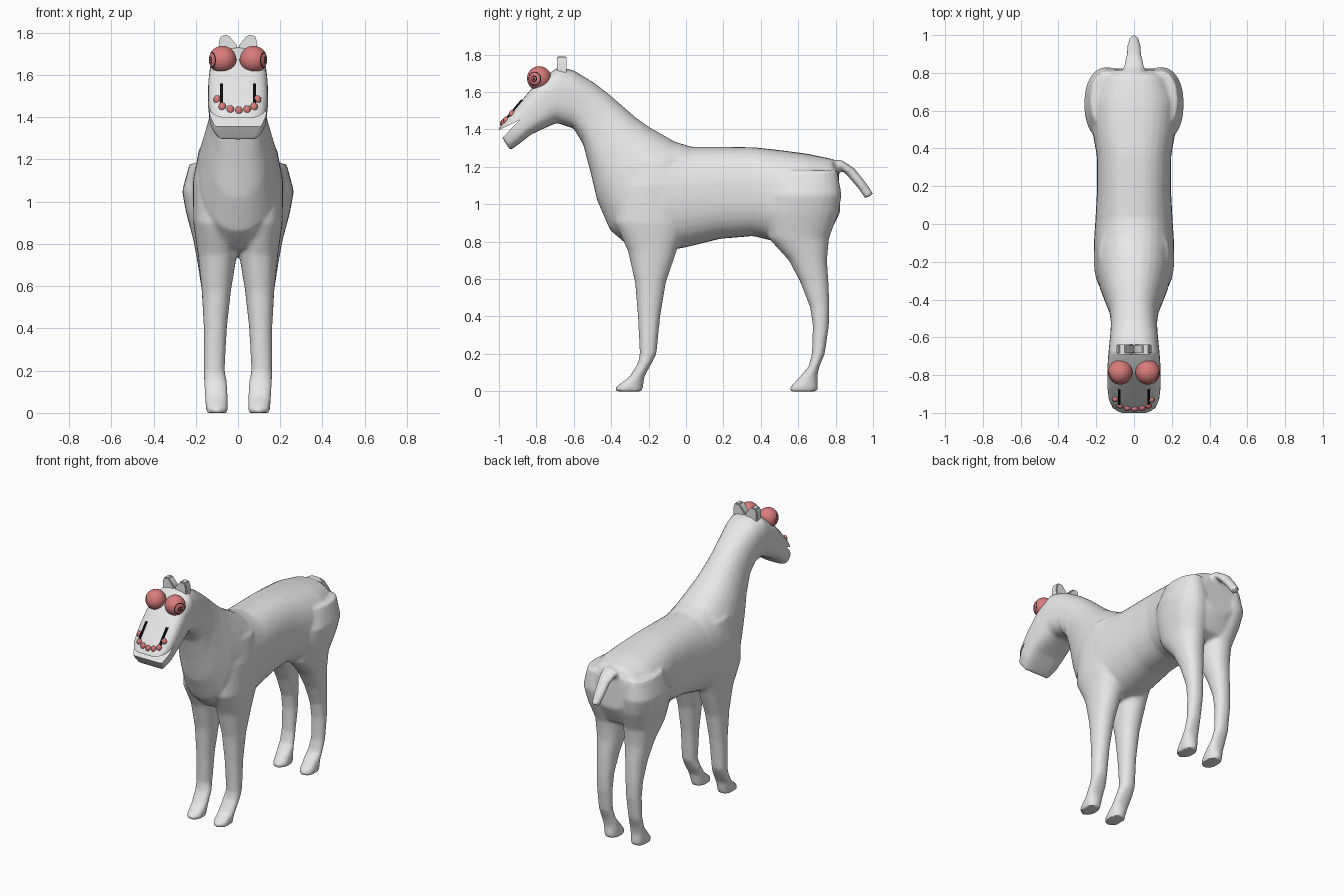
import bpy, bmesh, math
from mathutils import Vector

if "Cube" in bpy.data.objects:
    bpy.data.objects.remove(bpy.data.objects["Cube"])


def material(name, rgb):
    m = bpy.data.materials.new(name)
    m.diffuse_color = (*rgb, 1)
    m.use_nodes = True
    m.node_tree.nodes["Principled BSDF"].inputs["Base Color"].default_value = m.diffuse_color
    return m


COAT = material("pale grey coat", (0.8, 0.8, 0.8))
PINK = material("salmon pink", (0.7, 0.2, 0.2))
BLACK = material("black", (0.005, 0.005, 0.005))


def new_object(name, bm, *mats):
    bmesh.ops.recalc_face_normals(bm, faces=bm.faces)
    me = bpy.data.meshes.new(name)
    bm.to_mesh(me)
    bm.free()
    ob = bpy.data.objects.new(name, me)
    bpy.context.collection.objects.link(ob)
    for m in mats:
        me.materials.append(m)
    return ob


def activate(ob):
    bpy.ops.object.select_all(action='DESELECT')
    ob.select_set(True)
    bpy.context.view_layer.objects.active = ob


def smooth(ob, deg=40):
    activate(ob)
    bpy.ops.object.shade_smooth_by_angle(angle=math.radians(deg))


def spow(v, p):
    return math.copysign(abs(v) ** p, v)


def loft(bm, rings, seg=24):
    """Skin rings (y1, z1, y2, z2, centre x, half width, squareness)."""
    loops = []
    for y1, z1, y2, z2, cx, w, n in rings:
        c = Vector((cx, (y1 + y2) / 2, (z1 + z2) / 2))
        u = Vector((0, (y1 - y2) / 2, (z1 - z2) / 2))
        loop = []
        for i in range(seg):
            t = 2 * math.pi * i / seg
            loop.append(bm.verts.new(c + u * spow(math.cos(t), 2 / n)
                                     + Vector((w * spow(math.sin(t), 2 / n), 0, 0))))
        loops.append(loop)
    for a, b in zip(loops, loops[1:]):
        for i in range(seg):
            j = (i + 1) % seg
            bm.faces.new((a[i], a[j], b[j], b[i]))
    bm.faces.new(loops[0][::-1])
    bm.faces.new(loops[-1])


def prism(bm, outline, axis_from, axis_to, place):
    a = [bm.verts.new(place(p, q, axis_from)) for p, q in outline]
    b = [bm.verts.new(place(p, q, axis_to)) for p, q in outline]
    bm.faces.new(a)
    bm.faces.new(b[::-1])
    for i in range(len(a)):
        j = (i + 1) % len(a)
        bm.faces.new((a[i], b[i], b[j], a[j]))


# Torso, neck and head: top point, bottom point, half width, squareness
TRUNK = [
    (0.815, 1.20, 0.825, 0.96, 0.12, 2.5), (0.78, 1.243, 0.765, 0.84, 0.19, 2.5),
    (0.65, 1.27, 0.64, 0.78, 0.235, 2.4), (0.50, 1.29, 0.48, 0.80, 0.22, 2.4),
    (0.36, 1.305, 0.36, 0.83, 0.197, 2.4), (0.20, 1.307, 0.18, 0.815, 0.195, 2.4),
    (0.03, 1.307, 0.0, 0.77, 0.205, 2.3), (-0.06, 1.335, -0.16, 0.74, 0.213, 2.2),
    (-0.20, 1.415, -0.31, 0.78, 0.20, 2.2), (-0.27, 1.465, -0.405, 0.86, 0.18, 2.2),
    (-0.35, 1.535, -0.475, 1.02, 0.15, 2.2), (-0.42, 1.595, -0.51, 1.17, 0.13, 2.3),
    (-0.50, 1.655, -0.55, 1.32, 0.122, 2.4), (-0.60, 1.715, -0.60, 1.405, 0.127, 2.6),
    (-0.68, 1.735, -0.69, 1.435, 0.136, 2.8), (-0.79, 1.66, -0.76, 1.405, 0.142, 3.2),
    (-0.88, 1.555, -0.83, 1.372, 0.142, 3.5), (-0.96, 1.46, -0.885, 1.328, 0.134, 3.5),
    (-1.006, 1.395, -0.94, 1.288, 0.11, 3.5)]
# Legs: height, front y, back y, inner x, outer x
FRONT_LEG = [
    (0.0, -0.375, -0.232, 0.05, 0.15), (0.02, -0.378, -0.23, 0.048, 0.152),
    (0.08, -0.30, -0.222, 0.048, 0.157), (0.15, -0.257, -0.183, 0.052, 0.162),
    (0.20, -0.247, -0.158, 0.063, 0.162), (0.40, -0.257, -0.138, 0.053, 0.162),
    (0.58, -0.272, -0.108, 0.033, 0.172), (0.75, -0.31, -0.05, 0.005, 0.19),
    (0.90, -0.38, 0.0, 0.01, 0.212), (1.10, -0.36, 0.0, 0.05, 0.213),
    (1.25, -0.28, -0.05, 0.08, 0.185)]
HIND_LEG = [
    (0.0, 0.557, 0.703, 0.05, 0.15), (0.02, 0.555, 0.706, 0.048, 0.152),
    (0.08, 0.61, 0.702, 0.05, 0.155), (0.13, 0.655, 0.712, 0.055, 0.158),
    (0.20, 0.673, 0.742, 0.065, 0.158), (0.35, 0.678, 0.764, 0.06, 0.16),
    (0.45, 0.663, 0.767, 0.055, 0.163), (0.58, 0.613, 0.762, 0.042, 0.172),
    (0.70, 0.55, 0.754, 0.02, 0.19), (0.82, 0.44, 0.765, 0.0, 0.212),
    (0.95, 0.42, 0.815, 0.0, 0.247), (1.05, 0.44, 0.832, 0.02, 0.265),
    (1.18, 0.50, 0.81, 0.05, 0.23)]
# Tail: upper point, lower point, half width
TAIL = [
    (0.74, 1.235, 0.76, 1.15, 0.07), (0.83, 1.238, 0.835, 1.18, 0.056),
    (0.90, 1.193, 0.868, 1.147, 0.043), (0.96, 1.118, 0.922, 1.083, 0.036),
    (1.004, 1.055, 0.957, 1.03, 0.026)]

bm = bmesh.new()
loft(bm, [(a, b, c, d, 0, w, n) for a, b, c, d, w, n in TRUNK], 32)
loft(bm, [(a, b, c, d, 0, w, 2) for a, b, c, d, w in TAIL])
for side in (-1, 1):
    for leg in (FRONT_LEG, HIND_LEG):
        loft(bm, [(f, z, b, z, side * (i + o) / 2, (o - i) / 2, 2.2)
                  for z, f, b, i, o in leg])
body = new_object("body", bm, COAT)

# Open mouth, cut as a wedge from the muzzle
bm = bmesh.new()
prism(bm, [(-1.06, 1.368), (-0.89, 1.45), (-1.03, 1.305)], -0.3, 0.3,
      lambda y, z, x: (x, y, z))
wedge = new_object("mouth_cutter", bm, COAT)
wedge.hide_render = True

# Fuse the parts into one skin and soften the joins
activate(body)
rm = body.modifiers.new("fuse", 'REMESH')
rm.mode = 'VOXEL'
rm.voxel_size = 0.011
sm = body.modifiers.new("soften", 'SMOOTH')
sm.factor = 0.5
sm.iterations = 5
de = body.modifiers.new("lighten", 'DECIMATE')
de.ratio = 0.3
cut = body.modifiers.new("mouth", 'BOOLEAN')
cut.operation = 'DIFFERENCE'
cut.object = wedge
for m in [m.name for m in body.modifiers]:
    bpy.ops.object.modifier_apply(modifier=m)
bpy.data.objects.remove(wedge)
smooth(body)


def face_point(x, z):
    """Point on the front of the face at a given x and height."""
    hit, loc, _, _ = body.ray_cast(Vector((x, -2, z)), Vector((0, 1, 0)))
    return loc if hit else Vector((x, -0.985 + 0.9 * (z - 1.43), z))


EAR = [(0.0, 1.69), (0.0, 1.735), (0.045, 1.79), (0.08, 1.787), (0.092, 1.75), (0.086, 1.67)]
for side, tag in ((-1, "left"), (1, "right")):
    # Ear
    bm = bmesh.new()
    prism(bm, EAR, -0.69, -0.638, lambda x, z, y: (side * x, y, z))
    bmesh.ops.bevel(bm, geom=bm.edges[:], offset=0.006, segments=2, affect='EDGES')
    smooth(new_object(tag + "_ear", bm, COAT))

    # Bulging eye, with ringed pupil chosen by angle from the gaze direction
    gaze = Vector((side * 0.9, -0.43, -0.03)).normalized()
    bm = bmesh.new()
    bmesh.ops.create_uvsphere(bm, u_segments=40, v_segments=36, radius=0.065)
    for f in bm.faces:
        angle = math.degrees(f.calc_center_median().angle(Vector((0, 0, 1))))
        f.material_index = int(angle < 5 or 10 < angle < 15 or 30 < angle < 35)
    rot = Vector((0, 0, 1)).rotation_difference(gaze).to_matrix()
    bmesh.ops.rotate(bm, verts=bm.verts, cent=(0, 0, 0), matrix=rot)
    bmesh.ops.translate(bm, verts=bm.verts, vec=(side * 0.073, -0.785, 1.673))
    smooth(new_object(tag + "_eye", bm, PINK, BLACK))

    # Black mouth corner line lying on the face
    bm = bmesh.new()
    rows = []
    for k in range(7):
        z = 1.445 + 0.11 * k / 6
        row = []
        for x in (0.071, 0.085):
            p = face_point(side * x, z)
            row += [bm.verts.new(p + Vector((0, -0.006, 0.004))),
                    bm.verts.new(p + Vector((0, 0.002, -0.001)))]
        rows.append([row[0], row[1], row[3], row[2]])
    for a, b in zip(rows, rows[1:]):
        for i in range(4):
            j = (i + 1) % 4
            bm.faces.new((a[i], a[j], b[j], b[i]))
    bm.faces.new(rows[0])
    bm.faces.new(rows[-1])
    new_object(tag + "_mouth_line", bm, BLACK)

# Row of small teeth in a smile
TEETH = [(-0.098, 1.483), (-0.074, 1.449), (-0.036, 1.436), (0.004, 1.431),
         (0.043, 1.436), (0.076, 1.449), (0.092, 1.483)]
for k, (x, z) in enumerate(TEETH):
    bm = bmesh.new()
    bmesh.ops.create_uvsphere(bm, u_segments=12, v_segments=8, radius=1)
    bmesh.ops.scale(bm, verts=bm.verts, vec=(0.018, 0.016, 0.021))
    bmesh.ops.translate(bm, verts=bm.verts, vec=face_point(x, z) + Vector((0, 0.002, 0)))
    smooth(new_object("tooth_%d" % (k + 1), bm, PINK))
